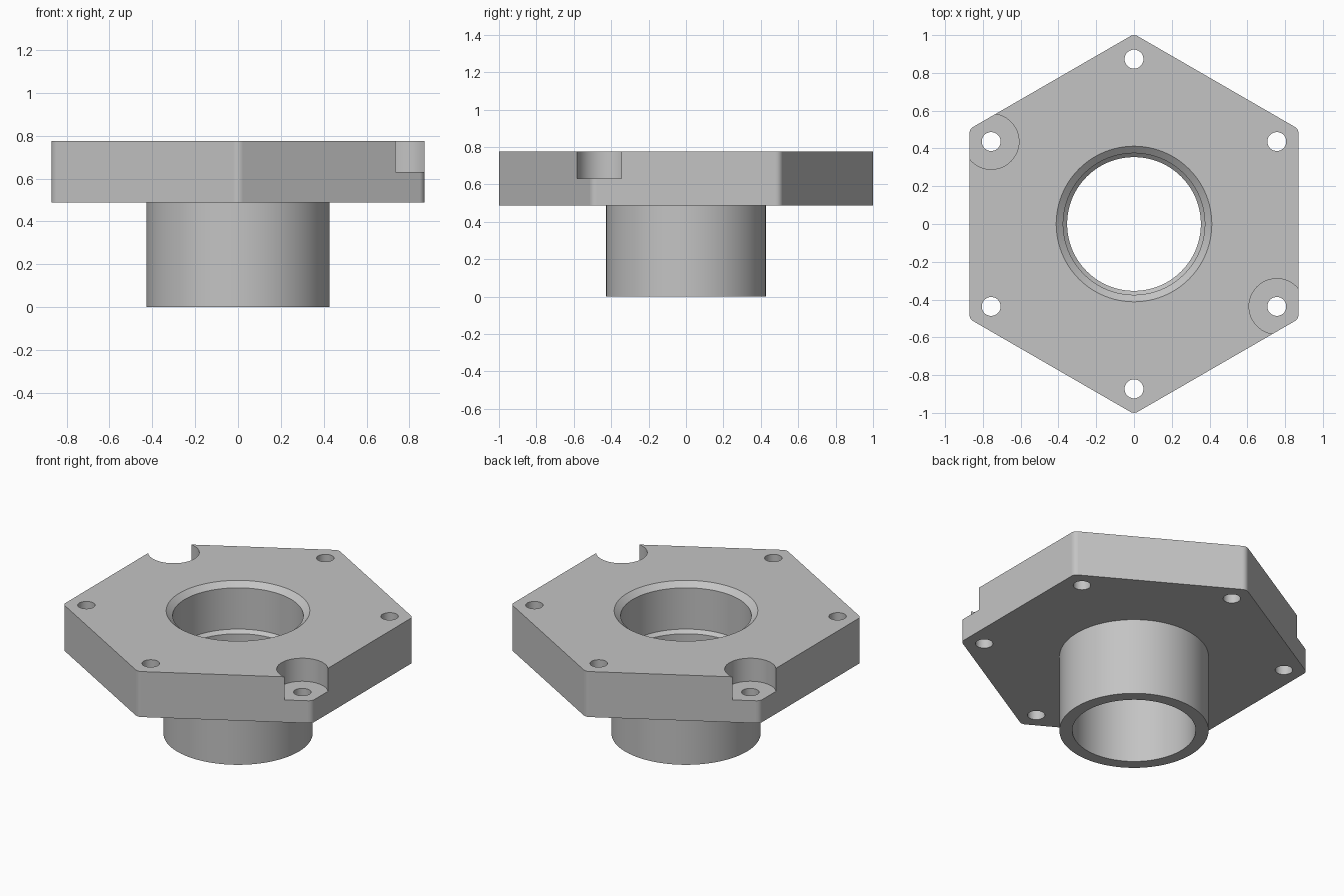
import bpy, bmesh
from math import sin, cos, pi, radians

cube = bpy.data.objects.get("Cube")
if cube:
    bpy.data.objects.remove(cube, do_unlink=True)

# Main dimensions
TOP, FLANGE_Z, SEAT_Z = 0.776, 0.488, 0.63
APOTHEM, CORNER_R = 0.871, 0.04
HUB_R, BORE_R, POCKET_R = 0.428, 0.354, 0.375
BOLT_CIRCLE, BOLT_R, SEAT_R = 0.873, 0.05, 0.147

grey = bpy.data.materials.new("machined grey")
grey.use_nodes = True
grey.diffuse_color = (0.55, 0.55, 0.55, 1)
grey.node_tree.nodes["Principled BSDF"].inputs["Base Color"].default_value = grey.diffuse_color


def circle(r, z, centre=(0, 0), n=96):
    return [(centre[0] + r * cos(2 * pi * i / n),
             centre[1] + r * sin(2 * pi * i / n), z) for i in range(n)]


def hexagon(z, steps=6):
    """Rounded hexagon with corners on the y axis."""
    d = (APOTHEM - CORNER_R) / cos(pi / 6)
    pts = []
    for k in range(6):
        a = radians(30 + 60 * k)
        for s in range(steps + 1):
            b = a + radians(-30 + 60 * s / steps)
            pts.append((d * cos(a) + CORNER_R * cos(b),
                        d * sin(a) + CORNER_R * sin(b), z))
    return pts


def loft(name, rings):
    """Capped solid through rings listed from bottom to top."""
    bm = bmesh.new()
    loops = [[bm.verts.new(p) for p in ring] for ring in rings]
    n = len(loops[0])
    for lo, hi in zip(loops, loops[1:]):
        for i in range(n):
            j = (i + 1) % n
            bm.faces.new((lo[i], lo[j], hi[j], hi[i]))
    bm.faces.new(loops[0][::-1])
    bm.faces.new(loops[-1])
    mesh = bpy.data.meshes.new(name)
    bm.to_mesh(mesh)
    bm.free()
    mesh.materials.append(grey)
    obj = bpy.data.objects.new(name, mesh)
    bpy.context.collection.objects.link(obj)
    return obj


def combine(target, other, operation):
    mod = target.modifiers.new(operation.title(), 'BOOLEAN')
    mod.operation, mod.solver, mod.object = operation, 'EXACT', other
    bpy.context.view_layer.objects.active = target
    bpy.ops.object.modifier_apply(modifier=mod.name)
    bpy.data.objects.remove(other, do_unlink=True)


# Hexagonal flange with a round hub below
flange = loft("hex_flange", [hexagon(FLANGE_Z), hexagon(TOP)])
hub = loft("hub", [circle(HUB_R, 0), circle(HUB_R, SEAT_Z)])
combine(flange, hub, 'UNION')

# Stepped bore with a chamfered mouth
bore = loft("bore_cutter", [
    circle(BORE_R, -0.1), circle(BORE_R, 0.465), circle(POCKET_R, 0.485),
    circle(POCKET_R, TOP - 0.03), circle(0.412, TOP), circle(0.412, TOP + 0.1)])
combine(flange, bore, 'DIFFERENCE')

# Bolt holes, two opposite ones with open counterbores
for k in range(6):
    a = radians(30 + 60 * k)
    c = (BOLT_CIRCLE * cos(a), BOLT_CIRCLE * sin(a))
    hole = loft("hole_cutter", [circle(BOLT_R, 0.3, c, 48), circle(BOLT_R, 1, c, 48)])
    combine(flange, hole, 'DIFFERENCE')
    if k in (2, 5):
        seat = loft("seat_cutter", [circle(SEAT_R, SEAT_Z, c, 64), circle(SEAT_R, 1, c, 64)])
        combine(flange, seat, 'DIFFERENCE')

# Smooth round walls, flat large faces
bpy.ops.object.select_all(action='DESELECT')
flange.select_set(True)
bpy.context.view_layer.objects.active = flange
bpy.ops.object.shade_smooth_by_angle(angle=radians(25))
for face in flange.data.polygons:
    if face.area > 0.08 or abs(face.normal.z) > 0.99:
        face.use_smooth = False
flange.name = "hex_flange_hub"
